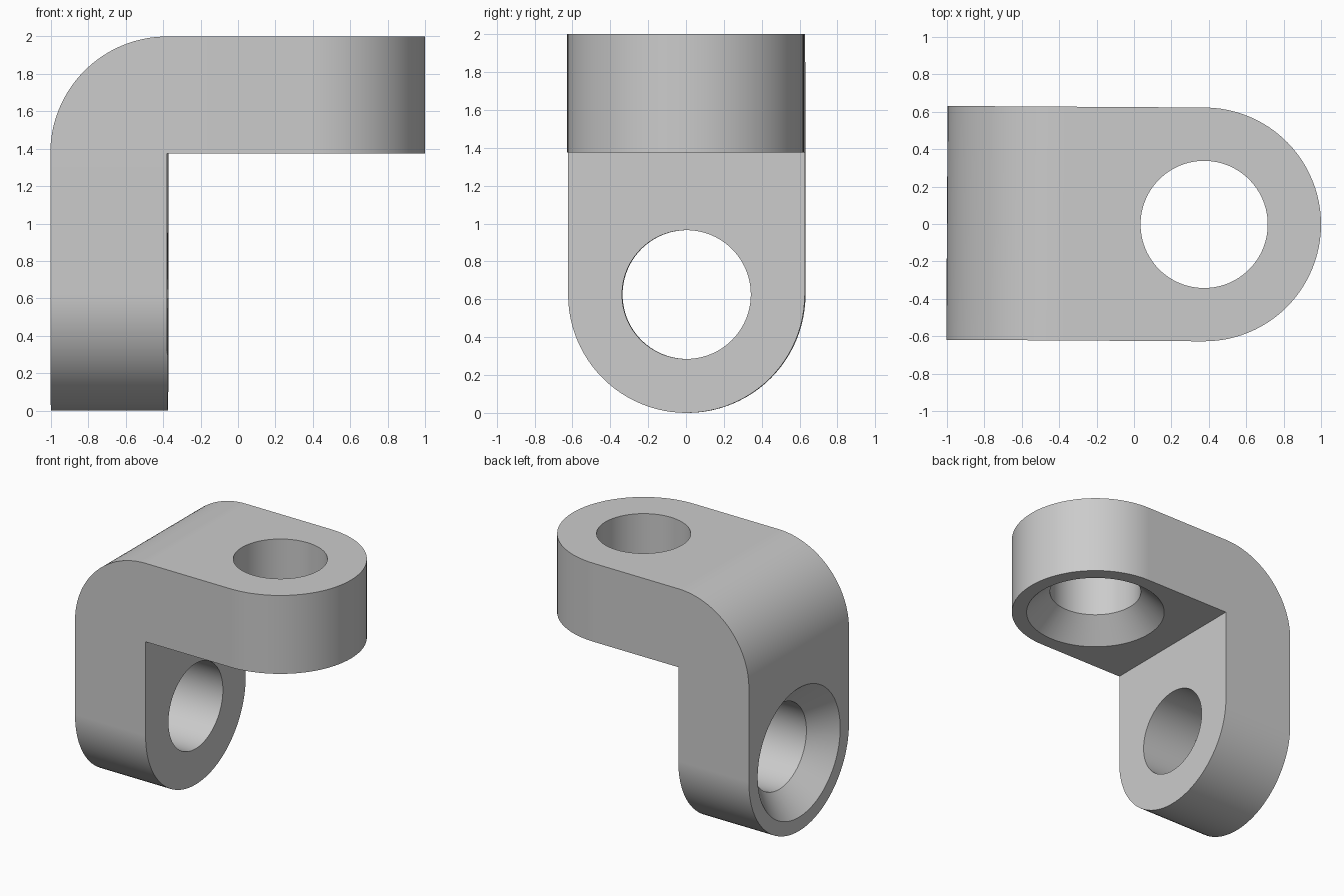
import bpy, bmesh
from math import sin, cos, pi, radians
from mathutils import Matrix, Vector

if "Cube" in bpy.data.objects:
    bpy.data.objects.remove(bpy.data.objects["Cube"])

T = 0.625            # plate thickness, half width and corner radius
INNER = 1.375        # height of the arm's underside
STEPS = 48


def add_object(name, bm):
    bmesh.ops.remove_doubles(bm, verts=bm.verts, dist=0.0001)
    bmesh.ops.recalc_face_normals(bm, faces=bm.faces)
    mesh = bpy.data.meshes.new(name)
    bm.to_mesh(mesh)
    bm.free()
    obj = bpy.data.objects.new(name, mesh)
    bpy.context.collection.objects.link(obj)
    return obj


def face(bm, points):
    bm.faces.new([bm.verts.new(p) for p in points])


def add_plate(bm, place):
    """Round-ended plate, left open where it meets the corner."""
    outline = [(-0.375, -T)]
    for i in range(STEPS + 1):
        a = pi * i / STEPS - pi / 2
        outline.append((0.375 + T * cos(a), T * sin(a)))
    outline.append((-0.375, T))
    low = [place(x, y, INNER) for x, y in outline]
    high = [place(x, y, INNER + T) for x, y in outline]
    face(bm, low)
    face(bm, high)
    for i in range(len(outline) - 1):
        face(bm, (low[i], low[i + 1], high[i + 1], high[i]))


def countersink_cutter(name, matrix):
    """Countersunk drill shape, entering the plate along local +z."""
    bm = bmesh.new()
    rings = []
    for r, z in ((0.615, -0.1), (0.34, 0.175), (0.34, 0.8)):
        rings.append([Vector((r * cos(2 * pi * i / 96), r * sin(2 * pi * i / 96), z))
                      for i in range(96)])
    face(bm, rings[0])
    face(bm, rings[-1])
    for a, b in zip(rings, rings[1:]):
        for i in range(96):
            j = (i + 1) % 96
            face(bm, (a[i], a[j], b[j], b[i]))
    bm.transform(matrix)
    cutter = add_object(name, bm)
    cutter.hide_render = True
    return cutter


# Bracket: horizontal arm, its mirrored leg, and the rounded corner
bm = bmesh.new()
add_plate(bm, lambda x, y, z: Vector((x, y, z)))
add_plate(bm, lambda x, y, z: Vector((1 - z, y, 1 - x)))
arc = [(-0.375 - T * sin(a), INNER + T * cos(a))
       for a in (pi / 2 * i / 32 for i in range(33))]
for (x0, z0), (x1, z1) in zip(arc, arc[1:]):
    face(bm, ((x0, -T, z0), (x1, -T, z1), (x1, T, z1), (x0, T, z0)))
for y in (-T, T):
    face(bm, [(-0.375, y, INNER)] + [(x, y, z) for x, z in arc])
bracket = add_object("angle_bracket", bm)

# Countersunk holes: from below in the arm, from outside in the leg
cutters = [
    countersink_cutter("arm_hole_cutter", Matrix.Translation((0.375, 0, INNER))),
    countersink_cutter("leg_hole_cutter",
                       Matrix.Translation((-1, 0, T)) @ Matrix.Rotation(pi / 2, 4, 'Y')),
]
bpy.ops.object.select_all(action='DESELECT')
bracket.select_set(True)
bpy.context.view_layer.objects.active = bracket
for cutter in cutters:
    mod = bracket.modifiers.new("hole", 'BOOLEAN')
    mod.operation = 'DIFFERENCE'
    mod.solver = 'EXACT'
    mod.object = cutter
    bpy.ops.object.modifier_apply(modifier=mod.name)
for cutter in cutters:
    bpy.data.objects.remove(cutter)

# Slight turn about the vertical axis
bracket.data.transform(Matrix.Rotation(radians(-0.35), 4, 'Z'))

# Plain grey finish with smooth curves and crisp edges
grey = bpy.data.materials.new("plain grey")
grey.use_nodes = True
colour = (0.6, 0.6, 0.6, 1)
grey.diffuse_color = colour
grey.node_tree.nodes["Principled BSDF"].inputs["Base Color"].default_value = colour
bracket.data.materials.clear()
bracket.data.materials.append(grey)
bpy.ops.object.shade_smooth_by_angle(angle=radians(30))
weighted = bracket.modifiers.new("even shading", 'WEIGHTED_NORMAL')
weighted.keep_sharp = True
